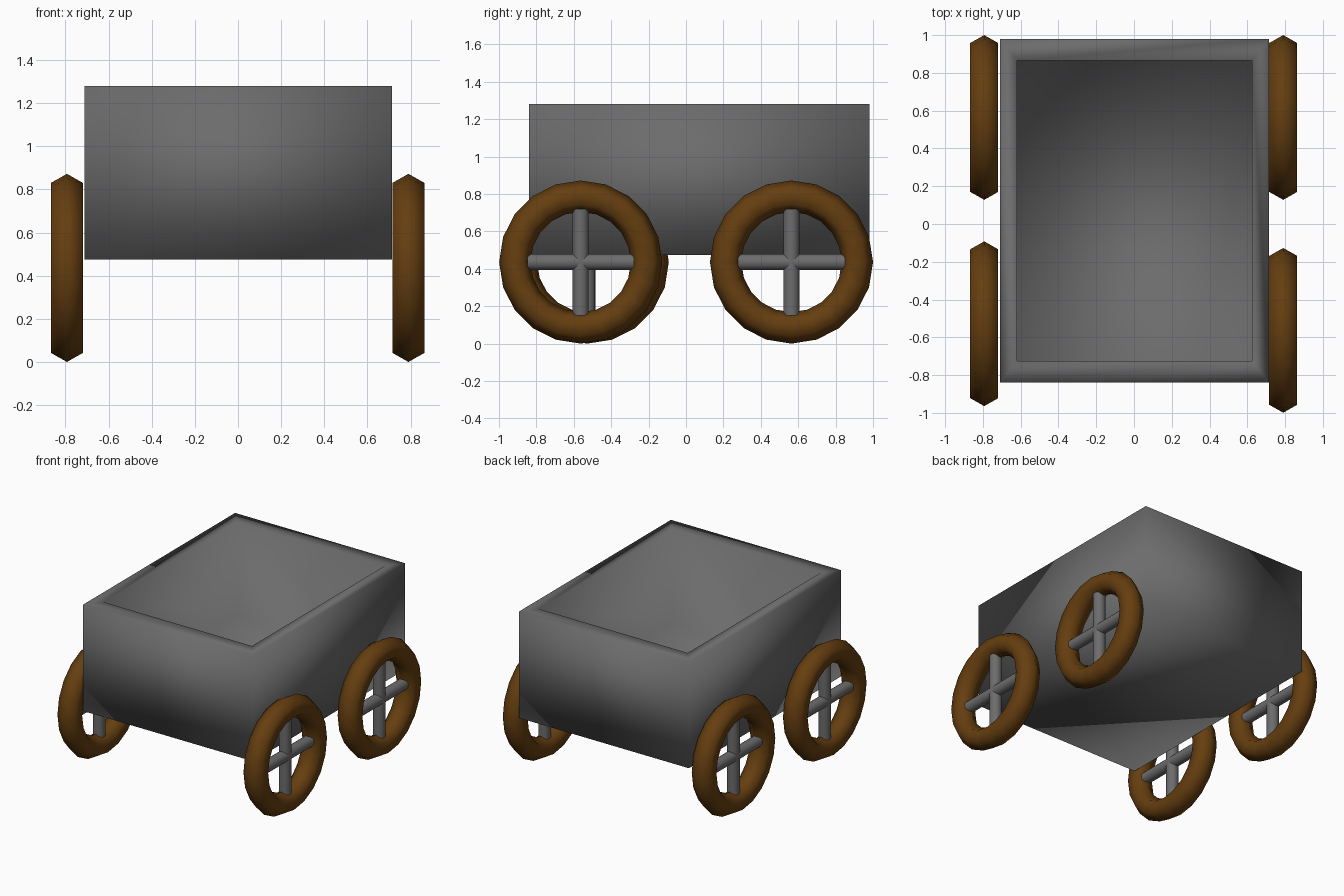
import bpy, bmesh, math
from mathutils import Matrix, Vector

if "Cube" in bpy.data.objects:
    bpy.data.objects.remove(bpy.data.objects["Cube"])


def make_mat(name, rgb):
    m = bpy.data.materials.new(name)
    m.diffuse_color = (*rgb, 1)
    m.use_nodes = True
    m.node_tree.nodes["Principled BSDF"].inputs["Base Color"].default_value = m.diffuse_color
    return m


GREY = make_mat("dark grey", (0.15, 0.15, 0.15))
BROWN = make_mat("brown wood", (0.13, 0.048, 0.005))


def add_object(name, bm, mat):
    bmesh.ops.recalc_face_normals(bm, faces=bm.faces)
    me = bpy.data.meshes.new(name)
    bm.to_mesh(me)
    bm.free()
    me.materials.append(mat)
    me.shade_smooth()
    ob = bpy.data.objects.new(name, me)
    bpy.context.collection.objects.link(ob)
    return ob


# Open cart box: cube with the top inset and pushed down into a tub
def cart_box():
    cx, cy, z0, z1 = 0.002, 0.07, 0.475, 1.28
    floor_z, rim = 0.58, 0.873
    bm = bmesh.new()
    bmesh.ops.create_cube(bm, size=1, matrix=Matrix.Translation((cx, cy, (z0 + z1) / 2))
                          @ Matrix.Diagonal((1.425, 1.82, z1 - z0, 1)))
    top = max(bm.faces, key=lambda f: f.calc_center_median().z)
    bmesh.ops.inset_individual(bm, faces=[top], thickness=0.05)
    for v in top.verts:
        sx = 1 if v.co.x > cx else -1
        sy = 1 if v.co.y > cy else -1
        v.co = Vector((cx + sx * 0.7125 * rim, cy + sy * 0.91 * rim, z1))
    inner = bmesh.ops.extrude_discrete_faces(bm, faces=[top])["faces"][0]
    for v in inner.verts:
        v.co.z = floor_z
    add_object("cart_box", bm, GREY)


# Wheel rim: torus around the x axis with a six-sided section
def wheel_rim(name, centre, major=0.352, minor=0.084, n=20, k=6):
    bm = bmesh.new()
    rings = []
    for i in range(n):
        a = 2 * math.pi * i / n
        ring = []
        for j in range(k):
            b = 2 * math.pi * j / k
            r = major + minor * math.cos(b)
            ring.append(bm.verts.new(centre + Vector((1.02 * minor * math.sin(b),
                                                      r * math.cos(a), r * math.sin(a)))))
        rings.append(ring)
    for i in range(n):
        p, q = rings[i], rings[(i + 1) % n]
        for j in range(k):
            bm.faces.new((p[j], p[(j + 1) % k], q[(j + 1) % k], q[j]))
    add_object(name, bm, BROWN)


# Two crossed round bars inside the rim
def wheel_spokes(name, centre):
    bm = bmesh.new()
    for angle in (0, math.pi / 2):
        bmesh.ops.create_cone(bm, cap_ends=True, segments=20, radius1=0.043, radius2=0.043,
                              depth=0.57,
                              matrix=Matrix.Translation(centre) @ Matrix.Rotation(angle, 4, 'X'))
    ob = add_object(name, bm, GREY)
    bpy.ops.object.select_all(action='DESELECT')
    ob.select_set(True)
    bpy.context.view_layer.objects.active = ob
    bpy.ops.object.shade_smooth_by_angle(angle=math.radians(40))


cart_box()
for place, x, y in (("front_right", 0.79, -0.563), ("back_right", 0.79, 0.564),
                    ("front_left", -0.793, -0.528), ("back_left", -0.793, 0.564)):
    c = Vector((x, y, 0.436))
    wheel_rim(place + "_wheel_rim", c)
    wheel_spokes(place + "_wheel_spokes", c)
